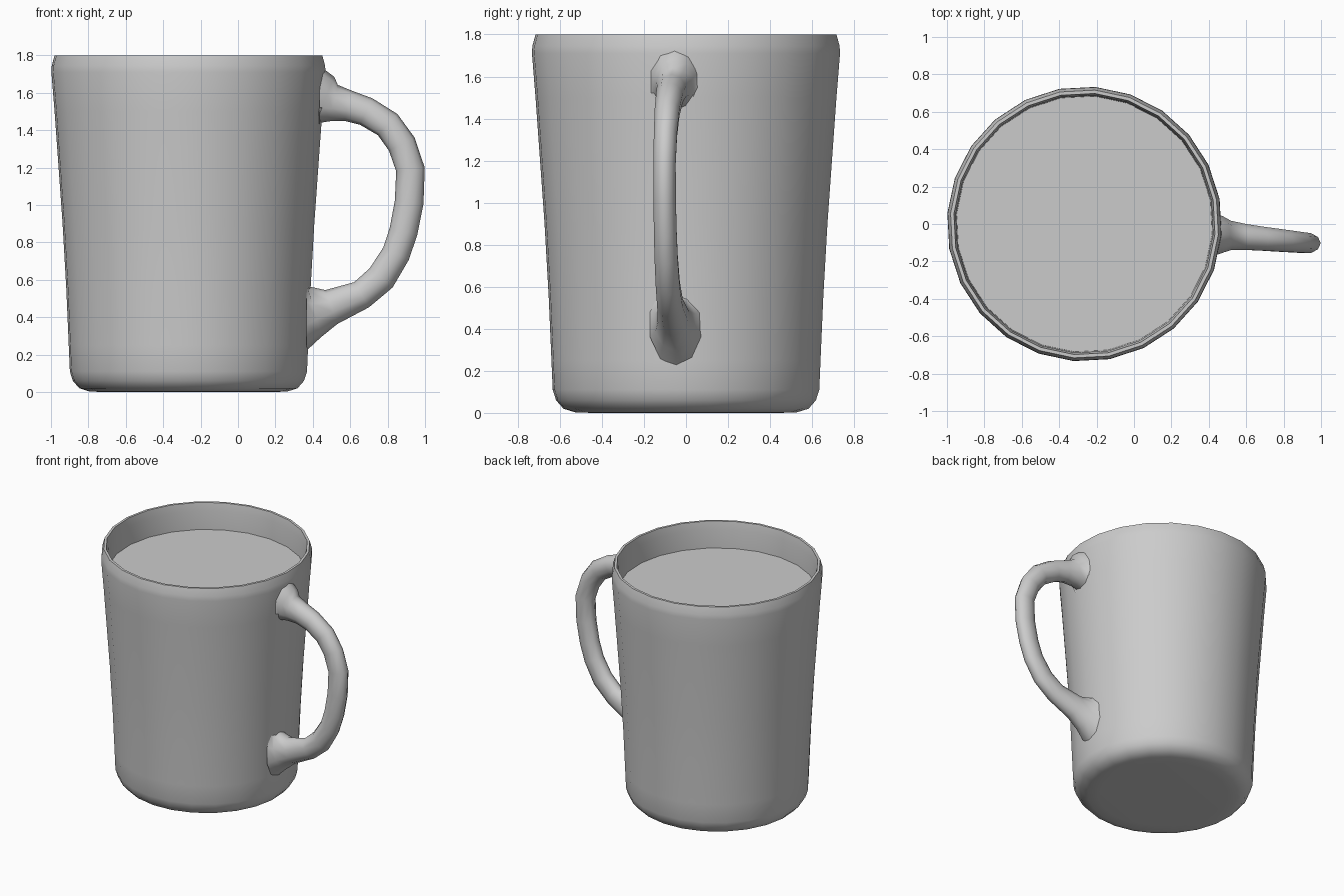
import bpy, bmesh
from math import sin, cos, tau, radians
from mathutils import Vector

cube = bpy.data.objects.get("Cube")
if cube:
    bpy.data.objects.remove(cube, do_unlink=True)

SIDES = 24
CENTRE = Vector((-0.265, 0, 0))

grey = bpy.data.materials.new("plain grey")
grey.use_nodes = True
grey.diffuse_color = (0.6, 0.6, 0.6, 1)
grey.node_tree.nodes["Principled BSDF"].inputs["Base Color"].default_value = (0.6, 0.6, 0.6, 1)


def loft(name, rings, cap_start=False, cap_end=False):
    """Skin a list of point rings into one smooth object."""
    bm = bmesh.new()
    loops = [[bm.verts.new(p) for p in ring] for ring in rings]
    for a, b in zip(loops, loops[1:]):
        n = len(a)
        for i in range(n):
            j = (i + 1) % n
            bm.faces.new((a[i], a[j], b[j], b[i]))
    if cap_start:
        bm.faces.new(loops[0][::-1])
    if cap_end:
        bm.faces.new(loops[-1])
    mesh = bpy.data.meshes.new(name)
    bm.to_mesh(mesh)
    bm.free()
    mesh.materials.append(grey)
    obj = bpy.data.objects.new(name, mesh)
    bpy.context.collection.objects.link(obj)
    bpy.ops.object.select_all(action='DESELECT')
    obj.select_set(True)
    bpy.context.view_layer.objects.active = obj
    bpy.ops.object.shade_smooth_by_angle(angle=radians(60))
    return obj


def circle(r, z):
    turn = radians(10.5)
    return [CENTRE + Vector((r * cos(turn + tau * i / SIDES),
                             r * sin(turn + tau * i / SIDES), z))
            for i in range(SIDES)]


# Mug body: base, rounded foot, flared wall, rim and inner wall
profile = [(0.45, 0), (0.53, 0.003), (0.585, 0.02), (0.62, 0.06), (0.636, 0.11),
           (0.642, 0.25), (0.655, 0.55), (0.675, 0.9), (0.70, 1.25), (0.718, 1.5),
           (0.735, 1.71), (0.733, 1.745), (0.718, 1.8), (0.70, 1.8),
           (0.69, 1.74), (0.685, 1.59)]
loft("mug_body", [circle(r, z) for r, z in profile], cap_start=True)

# Drink surface
loft("drink_surface", [circle(0.687, 1.59), circle(0.687, 1.6)], cap_end=True)

# Handle: centre x, centre z, half depth, half width
path = [(0.435, 1.575, 0.17, 0.12), (0.465, 1.56, 0.135, 0.1),
        (0.51, 1.545, 0.1, 0.083), (0.59, 1.53, 0.083, 0.073),
        (0.685, 1.5, 0.078, 0.067), (0.8, 1.43, 0.077, 0.062),
        (0.876, 1.325, 0.077, 0.058), (0.922, 1.19, 0.077, 0.056),
        (0.915, 1.015, 0.077, 0.056), (0.885, 0.86, 0.076, 0.057),
        (0.845, 0.74, 0.076, 0.058), (0.765, 0.61, 0.08, 0.06),
        (0.66, 0.52, 0.078, 0.064), (0.5, 0.455, 0.096, 0.078),
        (0.41, 0.43, 0.14, 0.1), (0.365, 0.42, 0.2, 0.13)]
centres = [Vector((x, -0.06 - 0.1 * (x - 0.5), z)) for x, z, _, _ in path]
rings = []
last = len(path) - 1
for k, (c, (_, _, depth, width)) in enumerate(zip(centres, path)):
    if k in (0, last):
        along = Vector((1 if k == 0 else -1, 0, 0))
    else:
        along = (centres[k + 1] - centres[k - 1]).normalized()
    side = Vector((0, 1, 0))
    out = side.cross(along).normalized()
    rings.append([c + out * depth * cos(tau * i / 10) + side * width * sin(tau * i / 10)
                  for i in range(10)])
handle = loft("handle", rings)

# Make the handle face outward
bm = bmesh.new()
bm.from_mesh(handle.data)
bmesh.ops.recalc_face_normals(bm, faces=bm.faces)
bm.to_mesh(handle.data)
bm.free()
